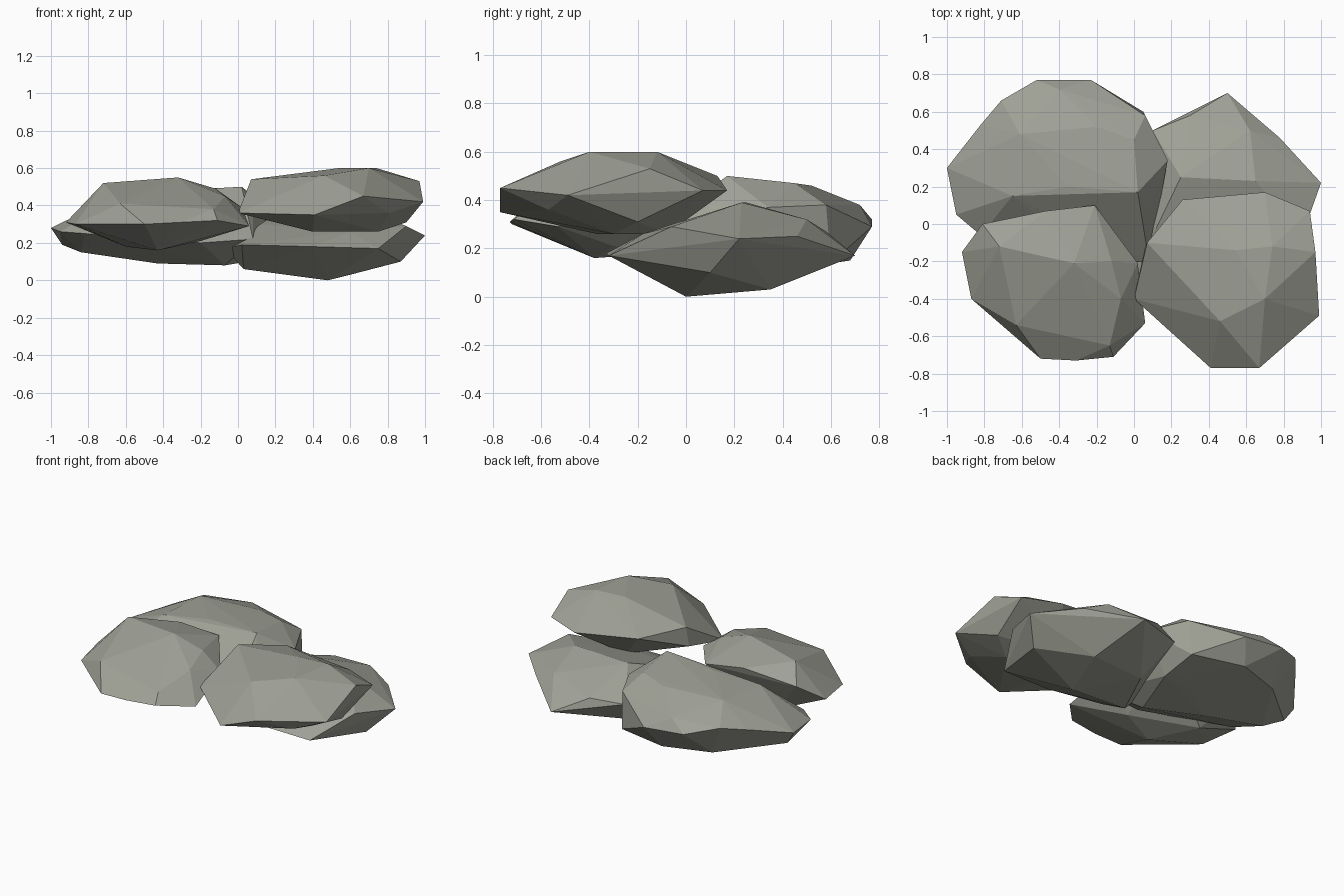
import bpy
import bmesh

# Remove the default object only
default_cube = bpy.data.objects.get("Cube")
if default_cube is not None:
    bpy.data.objects.remove(default_cube, do_unlink=True)


def make_material(name, colour):
    material = bpy.data.materials.new(name)
    material.use_nodes = True
    material.diffuse_color = colour
    shader = material.node_tree.nodes["Principled BSDF"]
    shader.inputs["Base Color"].default_value = colour
    shader.inputs["Roughness"].default_value = .9
    return material


def make_boulder(name, girdle, crown, base, material):
    """Wrap flat facets around a girdle outline, a crown and a base."""
    mesh = bpy.data.meshes.new(name)
    bm = bmesh.new()
    for corner in girdle + crown + base:
        bm.verts.new(corner)
    hull = bmesh.ops.convex_hull(bm, input=bm.verts[:])
    unused = [item for item in hull["geom_interior"] + hull["geom_unused"]
              if isinstance(item, bmesh.types.BMVert) and not item.link_faces]
    bmesh.ops.delete(bm, geom=list(set(unused)), context="VERTS")
    bmesh.ops.recalc_face_normals(bm, faces=bm.faces[:])
    for face in bm.faces:
        face.smooth = False
    bm.to_mesh(mesh)
    bm.free()
    mesh.materials.append(material)
    boulder = bpy.data.objects.new(name, mesh)
    bpy.context.scene.collection.objects.link(boulder)
    return boulder


stone = make_material("grey green stone", (.35, .36, .31, 1))

# Raised boulder at the front on the left side
make_boulder(
    "front_left_boulder",
    girdle=[(.94, .07, .44), (.97, -.15, .53), (.99, -.49, .42),
            (.81, -.57, .36), (.67, -.77, .45), (.41, -.77, .35),
            (.2, -.5, .41), (0, -.4, .36), (.07, -.1, .54),
            (.06, -.12, .41), (.26, .13, .5), (.7, .17, .44)],
    crown=[(.54, -.14, .6), (.7, -.4, .6), (.74, -.12, .6),
           (.46, -.52, .56)],
    base=[(.4, -.37, .26), (.75, -.3, .26), (.5, -.08, .26),
          (.9, -.2, .31)],
    material=stone)

# Lowest boulder, at the back on the left side
make_boulder(
    "back_left_boulder",
    girdle=[(.5, .7, .17), (.78, .46, .25), (1, .22, .24),
            (.9, -.06, .29), (.75, -.32, .17), (.4, -.33, .18),
            (.02, -.27, .19), (-.07, -.05, .17), (.1, .5, .25),
            (.3, .58, .27)],
    crown=[(.65, .23, .39), (.25, .25, .39), (.62, .5, .32),
           (.12, -.02, .3), (.6, -.18, .26)],
    base=[(.48, 0, 0), (.6, .35, .03), (.03, -.05, .06),
          (.87, .1, .1), (.2, .3, .05)],
    material=stone)

# Broad boulder at the front on the right side
make_boulder(
    "front_right_boulder",
    girdle=[(-.92, -.15, .31), (-.87, -.4, .3), (-.69, -.5, .3),
            (-.5, -.72, .3), (-.31, -.73, .31), (-.11, -.71, .32),
            (.06, -.53, .29), (.02, -.21, .39),
            (-.21, .1, .45), (-.47, .07, .48), (-.81, 0, .42)],
    crown=[(-.32, -.21, .55), (-.72, -.12, .52), (-.63, -.54, .41),
           (-.13, -.65, .38), (-.07, -.4, .45), (-.12, -.2, .49)],
    base=[(-.43, -.38, .16), (-.2, -.3, .21), (-.6, -.1, .18)],
    material=stone)

# Widest boulder, at the back on the right side
make_boulder(
    "back_right_boulder",
    girdle=[(-1, .3, .28), (-.95, .05, .26), (-.82, -.06, .25),
            (-.82, .53, .34), (-.71, .66, .37), (-.52, .77, .32),
            (-.23, .77, .29), (.06, .58, .38), (.18, .34, .37),
            (.08, .07, .38), (.08, -.2, .22), (-.2, -.2, .2)],
    crown=[(-.61, .48, .46), (-.35, .2, .48), (-.65, .15, .45),
           (.02, .17, .5), (0, .45, .47), (-.2, .52, .46),
           (-.4, .72, .38)],
    base=[(-.84, .2, .15), (-.43, .15, .09), (-.22, .3, .1),
          (-.6, .58, .15), (-.94, .28, .19), (-.07, 0, .08),
          (.05, .6, .14), (-.3, .68, .15), (.05, .35, .1)],
    material=stone)
